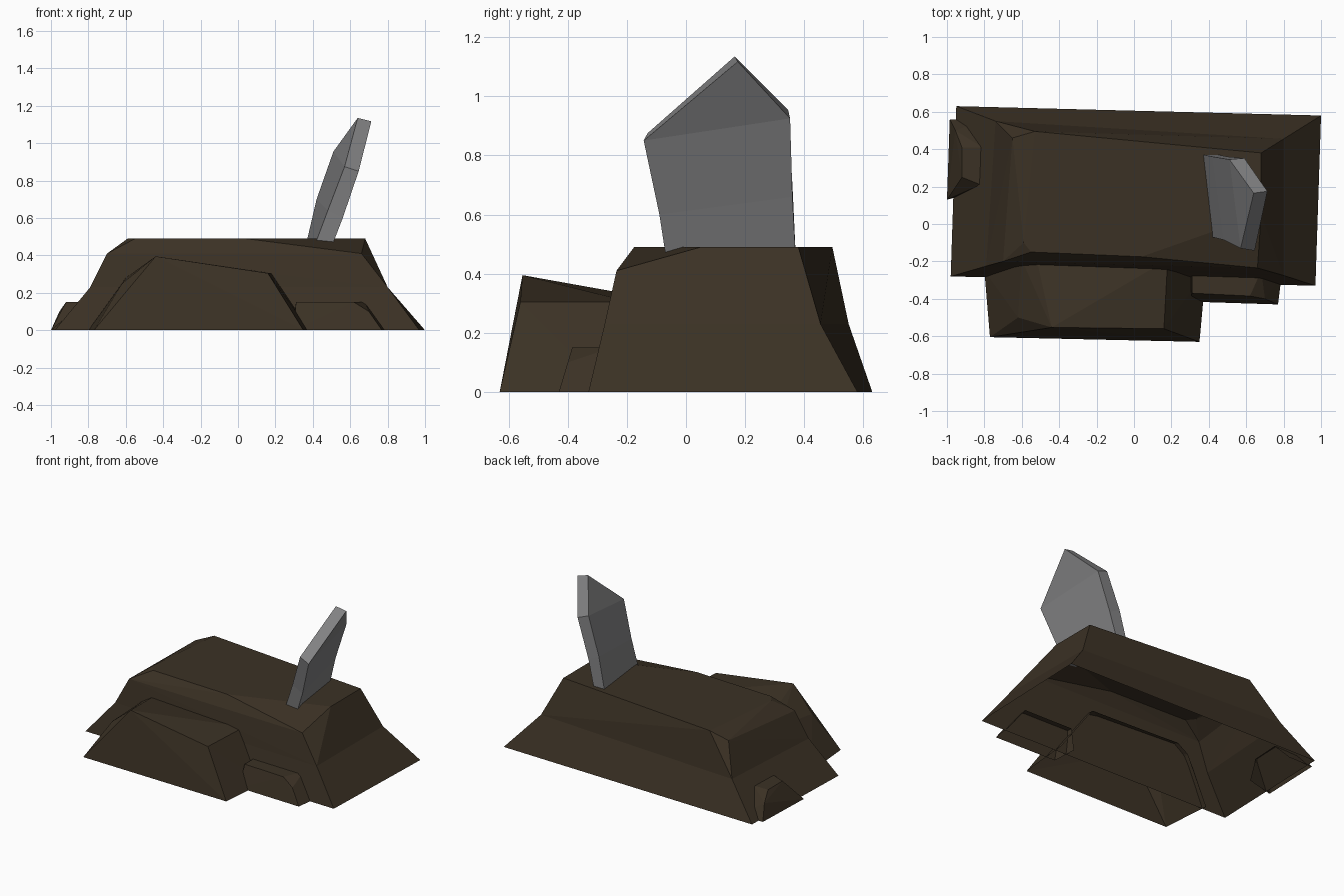
import bpy, bmesh
from mathutils import Vector


def material(name, rgb):
    m = bpy.data.materials.new(name)
    m.diffuse_color = (*rgb, 1)
    return m


dirt = material("dark dirt", (0.044, 0.031, 0.018))
stone = material("grey stone", (0.22, 0.22, 0.225))


def finish(bm, name, mat):
    bmesh.ops.recalc_face_normals(bm, faces=bm.faces)
    me = bpy.data.meshes.new(name)
    bm.to_mesh(me)
    bm.free()
    me.materials.append(mat)
    ob = bpy.data.objects.new(name, me)
    bpy.context.collection.objects.link(ob)
    return ob


def open_hull(points, hidden):
    """Convex clod with its underside and the side facing 'hidden' left open."""
    bm = bmesh.new()
    for p in points:
        bm.verts.new(p)
    bmesh.ops.convex_hull(bm, input=bm.verts)
    bm.normal_update()
    gone = [f for f in bm.faces if f.normal.z < -0.9
            or (hidden and f.normal.dot(Vector(hidden)) > 0.85)]
    bmesh.ops.delete(bm, geom=gone, context='FACES')
    return bm


# Main mound: convex upper body on a flared skirt
base = [(-0.95, 0.63, 0), (1.0, 0.58, 0), (0.97, -0.33, 0), (-0.98, -0.28, 0)]
mid = [(-0.74, 0.55, 0.23), (0.80, 0.455, 0.23), (0.80, -0.275, 0.23), (-0.79, -0.225, 0.23)]
crown = [(0.66, -0.235, 0.41), (0.68, 0.05, 0.49), (0.04, -0.175, 0.49),
         (-0.55, -0.15, 0.49), (-0.59, -0.10, 0.49), (-0.70, -0.20, 0.41),
         (-0.65, 0.46, 0.44), (-0.53, 0.495, 0.49), (0.68, 0.38, 0.49)]
bm = open_hull(mid + crown, None)
low = [bm.verts.new(p) for p in base]
ring = [min(bm.verts, key=lambda v: (v.co - Vector(p)).length) for p in mid]
for i in range(4):
    j = (i + 1) % 4
    bm.faces.new((low[i], low[j], ring[j], ring[i]))
finish(bm, "dirt_mound", dirt)

# Smaller clods leaning against the mound
finish(open_hull([
    (-0.80, -0.25, 0), (-0.77, -0.605, 0), (0.35, -0.63, 0), (0.385, -0.25, 0),
    (-0.62, -0.50, 0.25), (-0.44, -0.553, 0.395), (0.16, -0.56, 0.305),
    (0.18, -0.19, 0.305), (-0.52, -0.19, 0.33), (-0.60, -0.19, 0.28)],
    (0, 1, 0)), "front_clod", dirt)
finish(open_hull([
    (0.29, -0.24, 0), (0.30, -0.415, 0), (0.77, -0.43, 0), (0.79, -0.27, 0),
    (0.31, -0.37, 0.15), (0.62, -0.385, 0.15), (0.70, -0.40, 0.10),
    (0.68, -0.25, 0.15), (0.31, -0.24, 0.15)],
    (0, 1, 0)), "small_right_clod", dirt)
finish(open_hull([
    (-1.0, 0.13, 0), (-0.985, 0.56, 0), (-0.80, 0.56, 0), (-0.80, 0.18, 0),
    (-0.92, 0.25, 0.15), (-0.92, 0.41, 0.15), (-0.81, 0.41, 0.15),
    (-0.82, 0.21, 0.15), (-0.955, 0.50, 0.10)],
    (1, 0, 0)), "small_left_clod", dirt)

# Leaning pointed slab: outline runs up the front edge, over the peak, down the back
left = [(0.42, -0.07, 0.48), (0.48, -0.085, 0.64), (0.57, -0.13, 0.875),
        (0.64, 0.165, 1.135), (0.51, 0.345, 0.955), (0.42, 0.36, 0.70), (0.37, 0.37, 0.485)]
right = [(0.51, -0.07, 0.47), (0.56, -0.09, 0.60), (0.645, -0.143, 0.85),
         (0.713, 0.175, 1.117), (0.59, 0.352, 0.925), (0.50, 0.36, 0.66), (0.45, 0.37, 0.47)]
bm = bmesh.new()
sides = [[bm.verts.new(p) for p in s] for s in (left, right)]
for s in sides:
    for idx in ((0, 1, 5, 6), (1, 2, 4, 5), (2, 3, 4)):
        bm.faces.new([s[i] for i in idx])
for i in range(7):
    j = (i + 1) % 7
    bm.faces.new((sides[0][i], sides[0][j], sides[1][j], sides[1][i]))
finish(bm, "leaning_headstone", stone)
